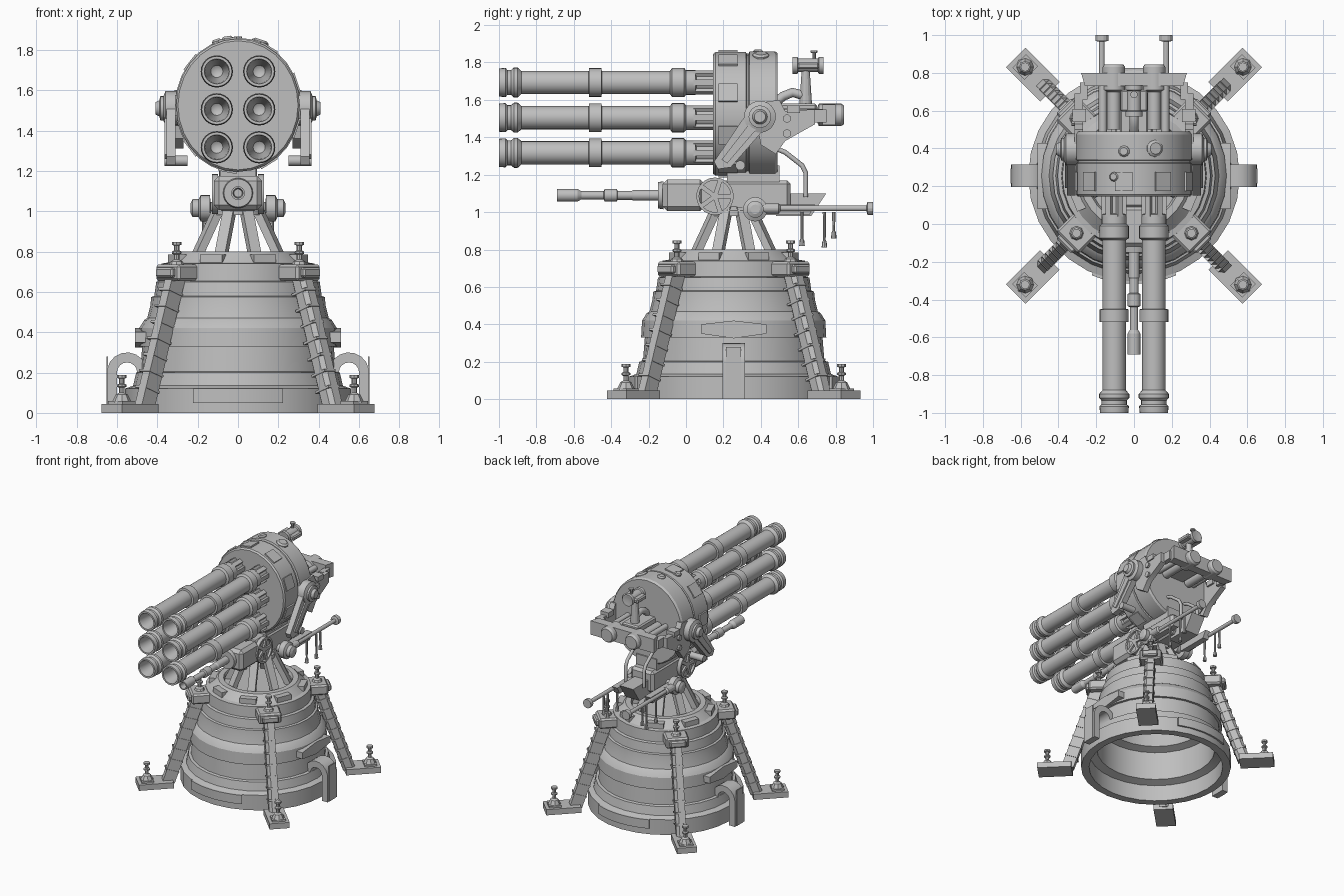
import bpy, bmesh, math
from math import sin, cos, pi, radians
from mathutils import Matrix, Vector

cube = bpy.data.objects.get("Cube")
if cube:
    bpy.data.objects.remove(cube, do_unlink=True)

grey = bpy.data.materials.new("plain_grey")
grey.use_nodes = True
grey.diffuse_color = (0.52, 0.52, 0.52, 1)
grey.node_tree.nodes["Principled BSDF"].inputs["Base Color"].default_value = (0.52, 0.52, 0.52, 1)

CY = 0.255                      # centre of the pedestal in y
BASE = Matrix.Translation((0, CY, 0))
made = []


def finish(name, bm, mat=Matrix()):
    bmesh.ops.remove_doubles(bm, verts=bm.verts, dist=1e-5)
    bmesh.ops.transform(bm, matrix=mat, verts=bm.verts)
    bmesh.ops.recalc_face_normals(bm, faces=bm.faces)
    mesh = bpy.data.meshes.new(name)
    bm.to_mesh(mesh)
    bm.free()
    mesh.materials.append(grey)
    ob = bpy.data.objects.new(name, mesh)
    bpy.context.collection.objects.link(ob)
    made.append(ob)
    return ob


def aim(p, d):
    """Matrix that puts local z along d, starting at p."""
    return Matrix.Translation(p) @ Vector(d).to_track_quat('Z', 'Y').to_matrix().to_4x4()


def lathe(name, profile, mat=Matrix(), seg=24):
    bm = bmesh.new()
    vs = [bm.verts.new((r, 0, z)) for r, z in profile]
    es = [bm.edges.new(pair) for pair in zip(vs, vs[1:])]
    bmesh.ops.spin(bm, geom=vs + es, cent=(0, 0, 0), axis=(0, 0, 1), angle=2 * pi, steps=seg)
    return finish(name, bm, mat)


def rod(name, p, q, r, seg=16, r2=None):
    d = Vector(q) - Vector(p)
    end = r if r2 is None else r2
    return lathe(name, [(0, 0), (r, 0), (end, d.length), (0, d.length)], aim(p, d), seg)


def box(name, lo, hi, mat=Matrix(), bevel=0):
    bm = bmesh.new()
    size = Vector(hi) - Vector(lo)
    mid = (Vector(hi) + Vector(lo)) / 2
    bmesh.ops.create_cube(bm, size=1, matrix=Matrix.Translation(mid) @ Matrix.Diagonal((*size, 1)))
    if bevel:
        bmesh.ops.bevel(bm, geom=bm.edges[:], offset=bevel, segments=1, affect='EDGES')
    return finish(name, bm, mat)


def prism(name, pts, lo, hi, mat=Matrix(), axis='x'):
    """Extrude a flat outline: (y, z) along x, (x, z) along y or (x, y) along z."""
    place = {'x': lambda a, b, t: (t, a, b), 'y': lambda a, b, t: (a, t, b), 'z': lambda a, b, t: (a, b, t)}[axis]
    bm = bmesh.new()
    face = bm.faces.new([bm.verts.new(place(a, b, lo)) for a, b in pts])
    geo = bmesh.ops.extrude_face_region(bm, geom=[face])["geom"]
    move = Vector(place(0, 0, hi - lo))
    bmesh.ops.translate(bm, vec=move, verts=[g for g in geo if isinstance(g, bmesh.types.BMVert)])
    return finish(name, bm, mat)


def arc(cx, cy, r, a0, a1, n=8):
    return [(cx + r * cos(radians(a0 + (a1 - a0) * i / n)), cy + r * sin(radians(a0 + (a1 - a0) * i / n)))
            for i in range(n + 1)]


def pipe(name, pts, r):
    cu = bpy.data.curves.new(name, 'CURVE')
    cu.dimensions, cu.bevel_depth, cu.bevel_resolution, cu.use_fill_caps = '3D', r, 2, True
    sp = cu.splines.new('POLY')
    sp.points.add(len(pts) - 1)
    for point, co in zip(sp.points, pts):
        point.co = (*co, 1)
    cu.materials.append(grey)
    bpy.context.collection.objects.link(bpy.data.objects.new(name, cu))


def screw(name, mat):
    lathe(name, [(0, 0), (.05, 0), (.03, .04), (.014, .05), (.014, .075), (.024, .08), (.024, .09),
                 (.013, .095), (.013, .12), (.024, .123), (.024, .138), (0, .138)], mat, 8)


# Pedestal: stepped outer shell, hollow inside with a bulging ceiling
lathe("pedestal", [(.5, 0), (.56, 0), (.56, .12), (.52, .135), (.505, .2), (.485, .205), (.475, .33), (.495, .33),
                   (.49, .42), (.465, .46), (.45, .47), (.435, .53), (.43, .575), (.415, .58), (.405, .65),
                   (.385, .655), (.38, .74), (.35, .745), (.3, .79), (.29, .8), (.25, .8), (.24, .775), (0, .775),
                   (0, .44), (.12, .47), (.2, .53), (.24, .6), (.33, .6), (.38, .4), (.44, .38), (.44, .15),
                   (.5, .13), (.5, 0)], BASE, 28)
for side in (-90, 90):
    prism("skirt_plate", arc(0, 0, .572, side - 23, side + 23) + arc(0, 0, .54, side + 23, side - 23),
          .05, .12, BASE, 'z')
for k in range(8):
    turn = BASE @ Matrix.Rotation(radians(22.5 + 45 * k), 4, 'Z')
    box("rim_block", (.3, -.06, .745), (.35, .06, .785), turn)
    # Struts carrying the gun cradle
    lean = turn @ aim((.23, 0, .76), (-.13, 0, .26))
    box("cradle_strut", (-.028, -.02, 0), (.028, .02, .29), lean)
lathe("cradle_hub", [(0, 0), (.13, 0), (.13, .03), (.1, .05), (0, .05)], BASE @ Matrix.Translation((0, 0, .98)))

# Side arches and hexagonal plates
for s in (-1, 1):
    ring = [(.65, 0), (.65, .2)] + arc(.55, .2, .1, 10, 180) + [(.45, .15), (.5, .15)] \
        + arc(.55, .2, .05, 180, 0) + [(.6, 0)]
    prism("side_arch", [(s * x, z) for x, z in ring], .195, .315, axis='y')
    prism("arch_spine", [(.215, 0), (.215, .28), (.295, .28), (.295, 0)], s * .645, s * .653)
    prism("hex_plate", [(.08, .35), (.255, .325), (.43, .35), (.43, .4), (.255, .42), (.08, .4)], s * .45, s * .51)

# Four braced legs with feet
for k in range(4):
    turn = BASE @ Matrix.Rotation(radians(45 + 90 * k), 4, 'Z')
    box("foot_plate", (.63, -.073, 0), (.885, .073, .045), turn)
    box("foot_pad", (.77, -.05, .045), (.86, .05, .058), turn)
    screw("foot_screw", turn @ Matrix.Translation((.815, 0, .05)))
    lean = turn @ aim((.66, 0, .03), (-.22, 0, .65))
    outline = [(-.045, -.03), (.045, -.03), (.045, .02), (.025, .04), (-.025, .04), (-.045, .02)]
    leg = prism("leg", [(x, y) for y, x in outline], 0, .68, lean, 'z')
    for i in range(1, 8):
        box("leg_rib", (-.034, -.049, .085 * i), (.044, .049, .085 * i + .012), lean)
    box("leg_bracket", (.36, -.085, .655), (.5, .085, .735), turn, .012)
    box("bracket_cap", (.45, -.06, .67), (.525, .06, .72), turn, .01)
    screw("bracket_screw", turn @ Matrix.Translation((.43, 0, .71)))

# Central gun
lathe("gun_barrel", [(0, .05), (.02, .05), (.025, 0), (.034, 0), (.034, .11), (.022, .13), (.022, .25), (.034, .255),
                     (.034, .32), (.024, .325), (.024, .4), (.029, .41), (.029, .6), (0, .6)],
      aim((0, -.69, 1.09), (0, 1, 0)), 16)
lathe("barrel_collar", [(0, 0), (.07, 0), (.075, .03), (0, .03)], aim((0, -.15, 1.09), (0, 1, 0)))
box("gun_receiver", (-.12, -.125, 1.005), (.12, .1, 1.175), bevel=.025)
box("gun_body", (-.1, .08, 1.0), (.1, .56, 1.17), bevel=.02)
box("drum_mount", (-.09, .22, 1.15), (.09, .5, 1.25))
prism("gun_stock", [(.48, .98), (.67, .98), (.75, 1.1), (.48, 1.1)], -.06, .06)
for s in (-1, 1):
    prism("stock_rail", [(.4, .985), (.66, .985), (.69, 1.04), (.4, 1.04)], s * .12, s * .17)
    # Hand wheel with spokes
    wheel = aim((s * .1, .155, 1.085), (s, 0, 0))
    lathe("hand_wheel", [(.085, 0), (.1, 0), (.1, .03), (.085, .03), (.085, 0)], wheel)
    lathe("wheel_dish", [(0, 0), (.09, 0), (.09, .012), (0, .012)], wheel)
    for k in range(5):
        box("wheel_spoke", (0, -.012, 0), (.09, .012, .026), wheel @ Matrix.Rotation(2 * pi * k / 5, 4, 'Z'))
    # Trunnion drum, handle rod and hanging pins
    lathe("trunnion", [(0, 0), (.03, 0), (.03, .04), (.065, .045), (.065, .09), (.045, .1), (.045, .13),
                       (.025, .14), (0, .14)], aim((s * .095, .37, 1.015), (s, 0, 0)), 20)
    lathe("handle_rod", [(0, 0), (.028, 0), (.028, .1), (.015, .11), (.015, .57), (.035, .575), (.035, .605), (0, .605)],
          aim((s * .17, .395, 1.02), (0, 1, 0)), 14)
    for y, drop in ((.62, .82), (.74, .81), (.79, .86)):
        lathe("hanging_pin", [(0, 0), (.015, 0), (.012, .03), (.007, .04), (.009, 1 - drop), (0, 1 - drop)],
              Matrix.Translation((s * .17, y, drop)), 8)
    pipe("cable", [(s * .08, .48, 1.34), (s * .08, .53, 1.32), (s * .08, .62, 1.25), (s * .08, .64, 1.21),
                   (s * .08, .64, 1.08)], .013)

# Launcher drum, slightly taller than wide
squash = Matrix.Diagonal((.93, 1, 1, 1))
drum = Matrix.Translation((0, .145, 1.525)) @ squash @ Matrix.Rotation(-pi / 2, 4, 'X')
lathe("launcher_drum", [(0, 0), (.32, 0), (.33, .012), (.33, .175), (.322, .18), (.322, .19), (.335, .195),
                        (.335, .33), (.325, .345), (0, .345)], drum, 28)
for a in range(20, 360, 40):
    box("drum_slot_plate", (.32, -.05, .03), (.337, .05, .13), drum @ Matrix.Rotation(radians(a), 4, 'Z'))
for x, y, r in ((-.05, .385, .03), (.105, .4, .045), (-.1, .25, .025)):
    z = 1.525 + .325 * math.sqrt(1 - (x / .305) ** 2)
    lathe("drum_bolt", [(0, 0), (r, 0), (r, .02), (r * .7, .03), (0, .03)],
          aim((x, y, z - .008), (x, 0, z - 1.525)), 10)

# Six launch tubes in two columns
TUBE = [(0, .3), (.03, .28), (.058, .02), (.062, 0), (.075, 0), (.078, .035), (.067, .045), (.067, .065), (.08, .08),
        (.08, .1), (.062, .12), (.062, .48), (.077, .482), (.077, .548), (.062, .55), (.062, .915), (.078, .925),
        (.078, .99), (.066, 1.0), (.066, 1.05), (.05, 1.055), (.05, 1.16), (0, 1.16)]
for s in (-1, 1):
    for z in (1.693, 1.505, 1.317):
        mat = aim((s * .105, -1, z), (0, 1, 0))
        lathe("launch_tube", TUBE, mat, 24)
        for k in range(6):
            box("tube_clamp", (.04, -.016, 1.04), (.066, .016, 1.15), mat @ Matrix.Rotation(pi / 3 * k, 4, 'Z'))

# Side arms, pivot bosses and rear side plates
for s in (-1, 1):
    prism("swing_arm", [(.36, 1.58), (.44, 1.57), (.45, 1.48), (.24, 1.24), (.17, 1.23), (.15, 1.27)], s * .31, s * .355)
    prism("swing_arm_rib", [(.36, 1.5), (.4, 1.47), (.22, 1.26), (.19, 1.28)], s * .35, s * .365)
    lathe("pivot_boss", [(0, 0), (.085, 0), (.085, .075), (.06, .085), (.06, .1), (.04, .105), (.03, .125), (0, .125)],
          aim((s * .285, .395, 1.51), (s, 0, 0)))
    rod("lower_pivot", (s * .25, .29, 1.25), (s * .365, .29, 1.25), .026)
    prism("rear_side_plate", [(.36, 1.58), (.5, 1.6), (.53, 1.54), (.69, 1.55), (.69, 1.47), (.6, 1.42),
                              (.53, 1.38), (.48, 1.31), (.4, 1.36)], s * .27, s * .315)
    box("plate_lug", (s * .29 - .035, .54, 1.53), (s * .29 + .035, .61, 1.57))
    for y, z in ((.54, 1.5), (.54, 1.42)):
        rod("plate_bolt", (s * .3, y, z), (s * .33, y, z), .022, 10)
    box("beam_arm", (s * .265 - .02, .66, 1.48), (s * .265 + .02, .75, 1.55))
    rod("beam_link", (s * .165, .46, 1.53), (s * .165, .75, 1.53), .022)
    lathe("rear_cylinder", [(0, 0), (.035, 0), (.035, .2), (.06, .21), (.06, .33), (.05, .345), (0, .345)],
          aim((s * .107, .5, 1.52), (0, 1, 0)), 20)
prism("rear_beam", [(-.28, .8), (-.26, .73), (.26, .73), (.28, .8)], 1.465, 1.575, axis='z')

# Aiming sight on its post
box("sight_base", (-.075, .48, 1.52), (.075, .7, 1.58), bevel=.01)
rod("sight_post", (0, .64, 1.57), (0, .64, 1.76), .035, 14, .022)
pipe("sight_pipe", [(0, .47, 1.58), (0, .52, 1.62), (0, .57, 1.64), (0, .64, 1.62)], .025)
lathe("sight", [(0, .01), (.03, 0), (.046, 0), (.046, .025), (.037, .03), (.037, .135), (.046, .14), (.046, .165),
                (.03, .165), (0, .155)], aim((0, .57, 1.785), (0, 1, 0)), 18)
box("sight_cross_plate", (-.072, .595, 1.765), (.072, .71, 1.8), bevel=.008)
lathe("sight_knob", [(0, 0), (.01, 0), (.01, .03), (.02, .033), (.02, .045), (0, .045)],
      Matrix.Translation((0, .685, 1.82)), 10)

# Smooth round parts while keeping hard edges
bpy.ops.object.select_all(action='DESELECT')
for ob in made:
    ob.select_set(True)
bpy.context.view_layer.objects.active = made[0]
bpy.ops.object.shade_smooth_by_angle(angle=radians(25))
